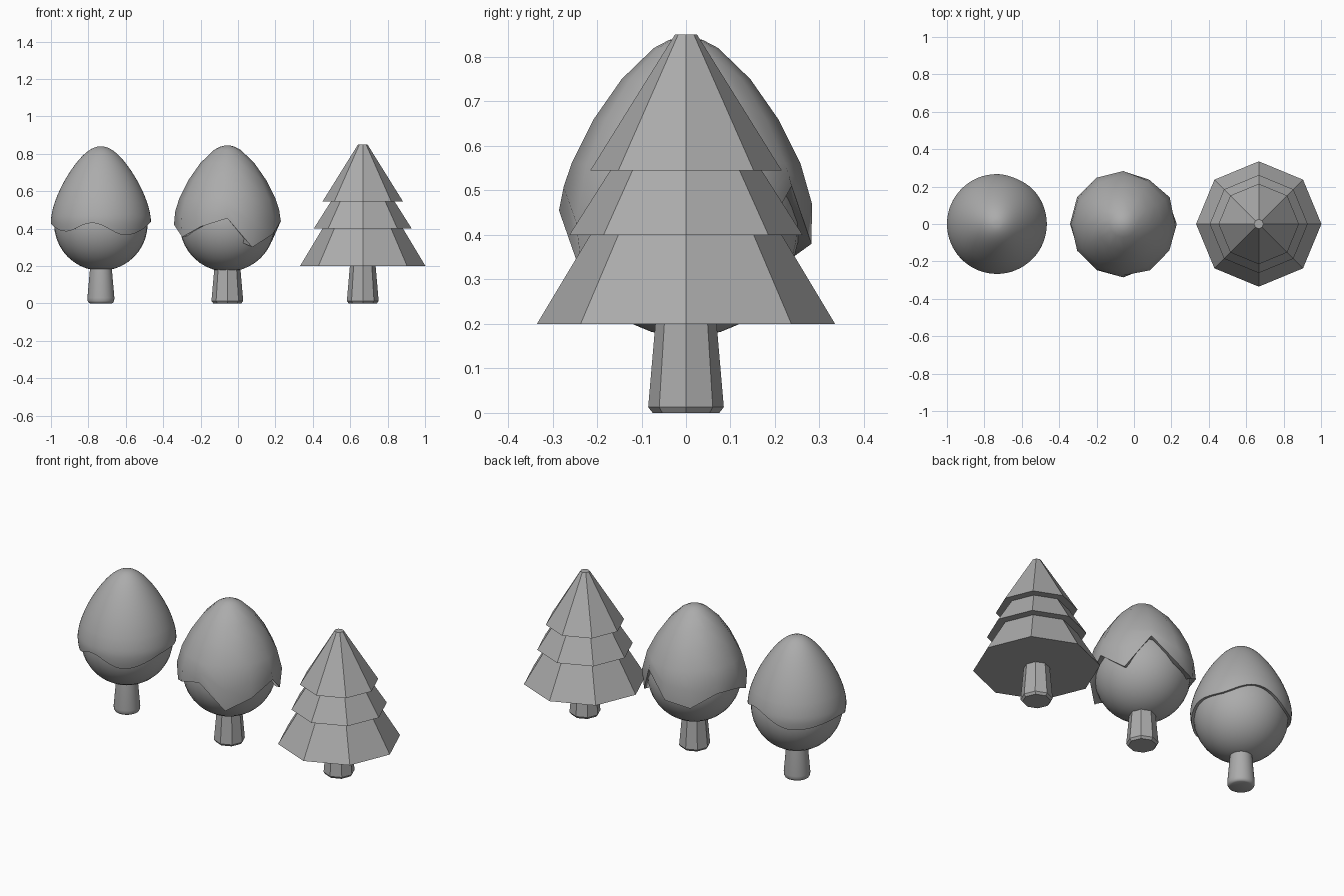
import bpy
import bmesh
from math import sin, cos, pi, sqrt, radians, tau

cube = bpy.data.objects.get("Cube")
if cube:
    bpy.data.objects.remove(cube)

grey = bpy.data.materials.new("plain_grey")
grey.use_nodes = True
GREY = (0.41, 0.41, 0.41, 1)
grey.diffuse_color = GREY
grey.node_tree.nodes["Principled BSDF"].inputs["Base Color"].default_value = GREY


def loft(name, x, rings, smooth=None):
    """Skin a stack of rings, listed from the top down, and close both ends."""
    bm = bmesh.new()
    loops = [[bm.verts.new(p) for p in ring] for ring in rings]
    n = len(loops[0])
    for a, b in zip(loops, loops[1:]):
        for i in range(n):
            j = (i + 1) % n
            bm.faces.new((a[i], b[i], b[j], a[j]))
    bm.faces.new(loops[0])
    bm.faces.new(loops[-1][::-1])
    bmesh.ops.recalc_face_normals(bm, faces=bm.faces)
    mesh = bpy.data.meshes.new(name)
    bm.to_mesh(mesh)
    bm.free()
    mesh.materials.append(grey)
    obj = bpy.data.objects.new(name, mesh)
    obj.location.x = x
    bpy.context.collection.objects.link(obj)
    if smooth:
        bpy.ops.object.select_all(action='DESELECT')
        obj.select_set(True)
        bpy.context.view_layer.objects.active = obj
        bpy.ops.object.shade_smooth_by_angle(angle=radians(smooth))


def lathe(name, x, profile, sides, smooth=None):
    """Turn a profile of (radius, height) pairs around the vertical axis."""
    rings = [[(r * cos(tau * i / sides), r * sin(tau * i / sides), z)
              for i in range(sides)] for r, z in profile]
    loft(name, x, rings, smooth)


def egg_radius(z, radius, top, drop):
    """Rounded egg above its widest height, gently tucked in below it."""
    widest = 0.45
    if z < widest:
        return radius * sqrt(1 - ((widest - z) / drop) ** 2)
    u = (top - z) / (top - widest)
    return radius * (sqrt(u) + 0.35 * u * u * (1 - u))


def crown_cap(name, x, radius, top, drop, rim, sides, levels, steps, tuck, smooth):
    """Egg-shaped leaf cap: level rings on top, then rings easing to rim(angle)."""
    angles = [tau * i / sides for i in range(sides)]
    rows = [[z] * sides for z in levels]
    for k in range(1, steps + 1):
        rows.append([levels[-1] + (rim(a) - levels[-1]) * k / steps for a in angles])
    rings = []
    for row in rows:
        ring = []
        for a, z in zip(angles, row):
            r = egg_radius(z, radius, top, drop)
            ring.append((r * cos(a), r * sin(a), z))
        rings.append(ring)
    # turn the edge inward to meet the inner ball
    rings.append([(tuck * cos(a), tuck * sin(a), rim(a) + 0.005) for a in angles])
    loft(name, x, rings, smooth)


def ball(name, x, radius, z):
    steps = 20
    profile = [(radius * sin(pi * k / steps), z + radius * cos(pi * k / steps))
               for k in range(1, steps)]
    lathe(name, x, profile, 32, 60)


def wavy_rim(a):
    """Smooth wave through a few (degrees, height) crests and dips."""
    keys = [(-135, .385), (-100, .43), (-60, .365), (0, .435), (25, .43),
            (67, .475), (120, .395), (180, .425), (225, .385)]
    d = (a * 360 / tau + 135) % 360 - 135
    for (d0, z0), (d1, z1) in zip(keys, keys[1:]):
        if d0 <= d <= d1:
            return z0 + (z1 - z0) * (1 - cos(pi * (d - d0) / (d1 - d0))) / 2
    return keys[0][1]


def jagged_rim(a):
    """Zigzag edge, one height per side starting at +x."""
    heights = [.44, .33, .51, .38, .35, .43, .42, .355, .41, .455, .30, .37]
    return heights[round(a * 12 / tau) % 12]


# Smooth round tree
X1, X2, X3 = -0.733, -0.057, 0.667
lathe("smooth_trunk", X1, [(.055, .24), (.058, .19), (.072, .03), (.071, .014),
                           (.066, .004), (.058, 0)], 32, 60)
ball("smooth_inner_crown", X1, .25, .425)
crown_cap("smooth_leaf_cap", X1, .267, .84, .28, wavy_rim, 64,
          [.84 - .3 * (k / 14) ** 2 for k in range(1, 15)], 8, .24, 50)

# Faceted round tree
lathe("faceted_trunk", X2, [(.065, .24), (.085, .013), (.075, 0)], 8)
ball("faceted_inner_crown", X2, .255, .425)
crown_cap("faceted_leaf_cap", X2, .286, .845, .42, jagged_rim, 12,
          [.844, .838, .82, .75, .66, .56], 2, .25, 75)

# Pine tree with three stacked skirts
lathe("pine_trunk", X3, [(.068, .21), (.085, .013), (.075, 0)], 8)
for part, low_r, low_z, high_r, high_z in (
        ("bottom", .335, .2, .215, .4),
        ("middle", .262, .4, .17, .545),
        ("top", .215, .545, .025, .85)):
    lathe(part + "_pine_skirt", X3, [(high_r, high_z), (low_r, low_z)], 8)
